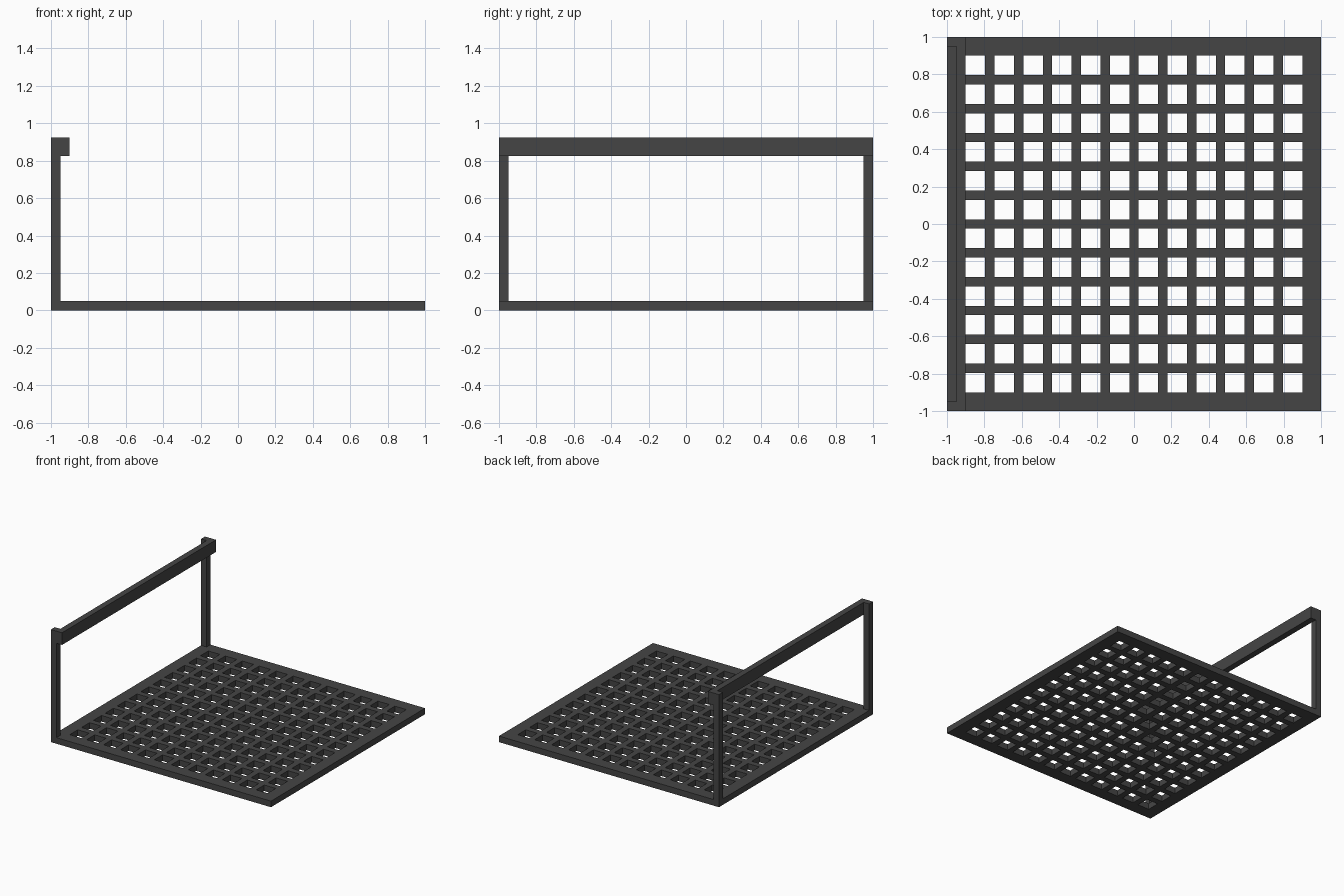
import bpy, bmesh

cube = bpy.data.objects.get("Cube")
if cube:
    bpy.data.objects.remove(cube, do_unlink=True)

DARK = (0.06, 0.06, 0.06, 1.0)
mat = bpy.data.materials.new("dark_grey_metal")
mat.use_nodes = True
mat.diffuse_color = DARK
mat.node_tree.nodes["Principled BSDF"].inputs["Base Color"].default_value = DARK


def add_slab(name, bm, z0, z1):
    """Extrude the flat faces in bm from z0 up to z1 and make an object."""
    for v in bm.verts:
        v.co.z = z0
    ext = bmesh.ops.extrude_face_region(bm, geom=bm.faces[:], use_keep_orig=True)
    for item in ext["geom"]:
        if isinstance(item, bmesh.types.BMVert):
            item.co.z = z1
    bmesh.ops.recalc_face_normals(bm, faces=bm.faces[:])
    mesh = bpy.data.meshes.new(name)
    bm.to_mesh(mesh)
    bm.free()
    mesh.materials.append(mat)
    obj = bpy.data.objects.new(name, mesh)
    bpy.context.collection.objects.link(obj)
    return obj


def add_prism(name, outline, z0, z1):
    bm = bmesh.new()
    bm.faces.new([bm.verts.new((x, y, 0)) for x, y in outline])
    return add_slab(name, bm, z0, z1)


BASE_TOP, RAIL_BOTTOM, RAIL_TOP = 0.05, 0.825, 0.925
HOLES, BAR, INNER, POST = 12, 0.05, 0.9, 0.05

# Grated base: a solid border around a lattice of square holes
hole = (2 * INNER - (HOLES - 1) * BAR) / HOLES
cuts = [-1.0]
for i in range(HOLES):
    start = -INNER + i * (hole + BAR)
    cuts += [start, start + hole]
cuts.append(1.0)

bm = bmesh.new()
grid = [[bm.verts.new((x, y, 0)) for y in cuts] for x in cuts]
for i in range(len(cuts) - 1):
    for j in range(len(cuts) - 1):
        if i % 2 and j % 2:
            continue  # open cell
        bm.faces.new((grid[i][j], grid[i + 1][j], grid[i + 1][j + 1], grid[i][j + 1]))
add_slab("grated_base", bm, 0.0, BASE_TOP)

# Two corner posts
for name, side in (("front_post", -1), ("back_post", 1)):
    outer, inner = side, side * (1 - POST)
    add_prism(name, [(-1, outer), (-1 + POST, outer), (-1 + POST, inner), (-1, inner)],
              BASE_TOP, RAIL_BOTTOM)

# Top rail: a bar set inward of the posts, with end blocks resting on them
e = 1 - POST
add_prism("top_rail", [(-1, -1), (-0.9, -1), (-0.9, 1), (-1, 1),
                       (-1, e), (-e, e), (-e, -e), (-1, -e)],
          RAIL_BOTTOM, RAIL_TOP)
